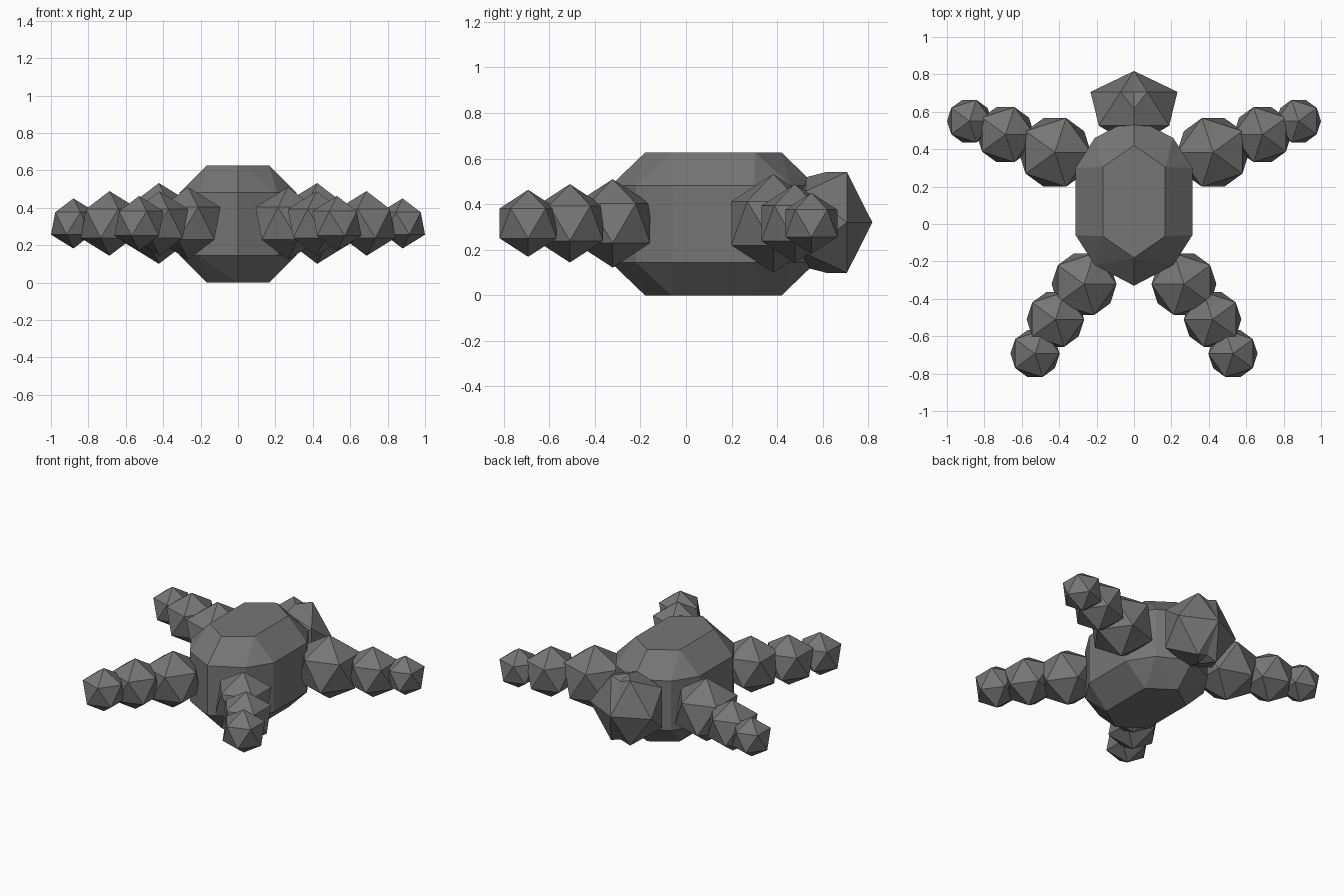
import bpy, bmesh, math
from mathutils import Matrix, Vector

if "Cube" in bpy.data.objects:
    bpy.data.objects.remove(bpy.data.objects["Cube"])

MID = 0.316  # height shared by all part centres

# dark grey for every part
grey = bpy.data.materials.new("dark_grey")
grey.diffuse_color = (0.18, 0.18, 0.18, 1)
grey.use_nodes = True
grey.node_tree.nodes["Principled BSDF"].inputs["Base Color"].default_value = grey.diffuse_color


def finish(bm, name):
    mesh = bpy.data.meshes.new(name)
    bm.to_mesh(mesh)
    bm.free()
    mesh.materials.append(grey)
    ob = bpy.data.objects.new(name, mesh)
    bpy.context.collection.objects.link(ob)
    return ob


def mirror(ob):
    m = ob.modifiers.new("mirror", 'MIRROR')
    m.use_clip = True
    m.merge_threshold = 0.001


def limb(name, balls):
    # chain of faceted balls, mirrored to the other side
    bm = bmesh.new()
    for x, y, r in balls:
        bmesh.ops.create_icosphere(bm, subdivisions=1, radius=r,
                                   matrix=Matrix.Translation((x, y, MID)))
    mirror(finish(bm, name))


# arms and legs
limb("arms", [(-0.423, 0.383, 0.216), (-0.687, 0.478, 0.173), (-0.88, 0.55, 0.134)])
limb("legs", [(-0.267, -0.322, 0.194), (-0.42, -0.51, 0.172), (-0.529, -0.693, 0.147)])

# head: half a squashed ball with its pole facing back, mirrored
bm = bmesh.new()
mat = (Matrix.Translation((0, 0.616, 0.32)) @ Matrix.Diagonal((0.26, 0.202, 0.26, 1))
       @ Matrix.Rotation(math.radians(90), 4, 'X'))
bmesh.ops.create_icosphere(bm, subdivisions=1, radius=1, matrix=mat)
bmesh.ops.bisect_plane(bm, geom=bm.verts[:] + bm.edges[:] + bm.faces[:],
                       plane_co=(0, 0, 0), plane_no=(1, 0, 0), clear_outer=True)
mirror(finish(bm, "head"))

# body: chamfered long block, hull of end caps and a wider middle band
cap = [(0, 0.30), (0.167, 0.185)]
band = [(0, 0.45), (0.21, 0.34), (0.312, 0.18)]
bm = bmesh.new()
for ring, half in ((cap, 0.313), (band, 0.169)):
    pts = {(sx * x, 0.12 + sy * y, 0.313 + sz * half)
           for x, y in ring for sx in (-1, 1) for sy in (-1, 1) for sz in (-1, 1)}
    for p in sorted(pts):
        bm.verts.new(p)
bmesh.ops.remove_doubles(bm, verts=bm.verts[:], dist=0.0001)
bmesh.ops.convex_hull(bm, input=bm.verts[:])
bmesh.ops.dissolve_limit(bm, angle_limit=0.02, verts=bm.verts[:], edges=bm.edges[:])
bmesh.ops.recalc_face_normals(bm, faces=bm.faces[:])
finish(bm, "body")
